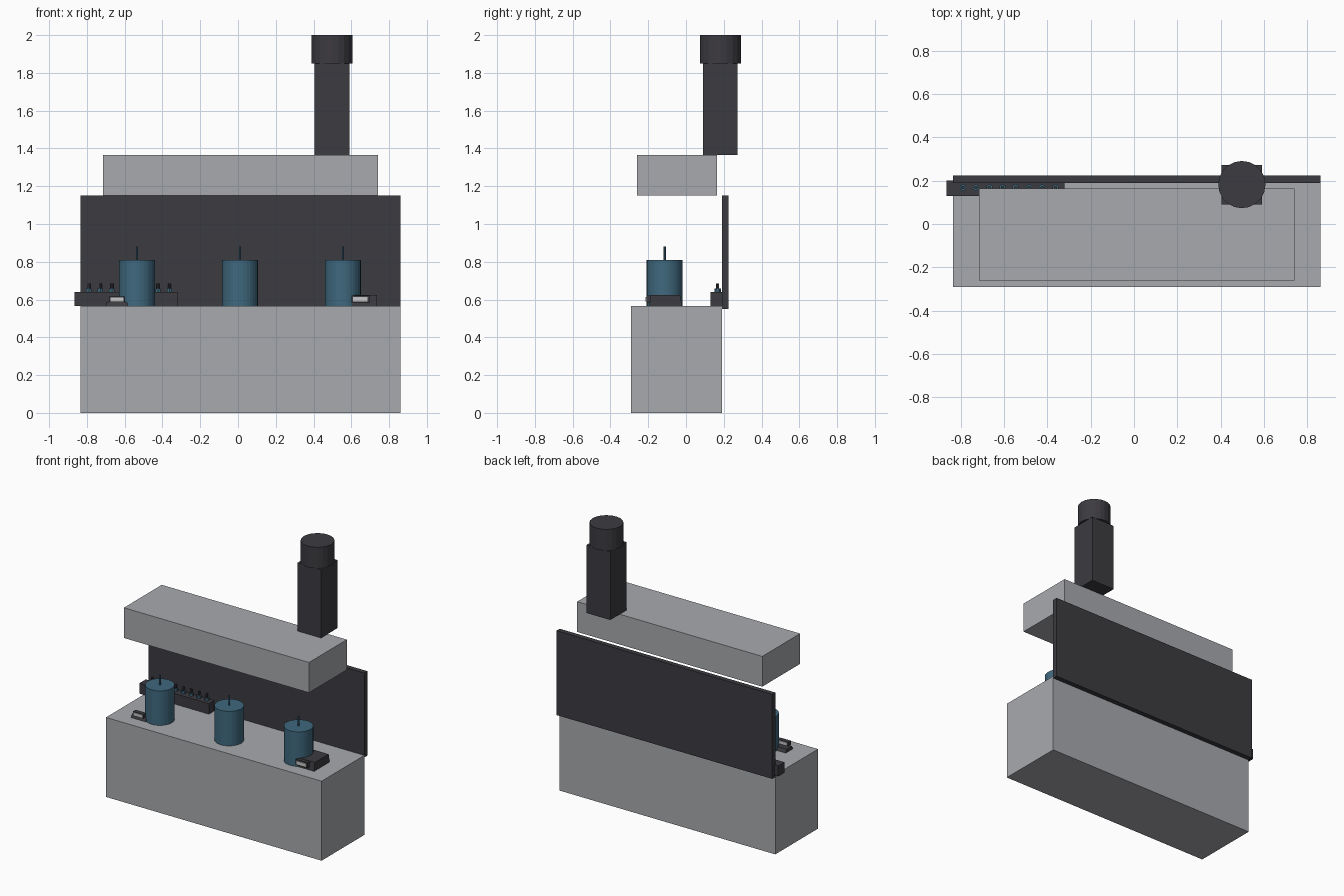
import bpy
import bmesh
from math import pi

cube = bpy.data.objects.get("Cube")
if cube:
    bpy.data.objects.remove(cube, do_unlink=True)


def material(name, r, g, b):
    m = bpy.data.materials.new(name)
    m.use_nodes = True
    m.diffuse_color = (r, g, b, 1)
    m.node_tree.nodes["Principled BSDF"].inputs["Base Color"].default_value = (r, g, b, 1)
    return m


GREY = material("light grey", 0.39, 0.40, 0.42)
DARK = material("charcoal", 0.045, 0.043, 0.051)
TEAL = material("teal", 0.05, 0.14, 0.21)
PALE = material("pale grey", 0.58, 0.58, 0.58)


def finish(bm, name, mat):
    mesh = bpy.data.meshes.new(name)
    bm.to_mesh(mesh)
    bm.free()
    mesh.materials.append(mat)
    ob = bpy.data.objects.new(name, mesh)
    bpy.context.scene.collection.objects.link(ob)
    return ob


def box(name, mat, x, y, z, taper=0.0, slope=0.0):
    """Box from (min, max) ranges; the top can be drawn in at back and front."""
    bm = bmesh.new()
    for v in bmesh.ops.create_cube(bm, size=1)["verts"]:
        top = v.co.z > 0
        back = v.co.y > 0
        v.co.x = x[v.co.x > 0]
        v.co.y = y[back]
        v.co.z = z[top]
        if top:
            v.co.y += -taper if back else slope
    return finish(bm, name, mat)


def cylinder(name, mat, x, y, z, radius, sides):
    bm = bmesh.new()
    bmesh.ops.create_cone(bm, cap_ends=True, segments=sides, radius1=radius,
                          radius2=radius, depth=z[1] - z[0])
    bmesh.ops.translate(bm, vec=(x, y, (z[0] + z[1]) / 2), verts=bm.verts)
    return finish(bm, name, mat)


# Bench, backboard and hood
BENCH = 0.565
box("bench", GREY, (-0.835, 0.86), (-0.29, 0.19), (0, BENCH))
box("backboard", DARK, (-0.835, 0.86), (0.19, 0.225), (0.55, 1.15))
box("hood", GREY, (-0.715, 0.74), (-0.26, 0.165), (1.15, 1.365))

# Exhaust duct with round cap
box("exhaust_duct", DARK, (0.405, 0.59), (0.09, 0.272), (1.365, 1.85))
cylinder("exhaust_cap", DARK, 0.498, 0.182, (1.85, 2.0), 0.109, 20)

# Three tanks with a thin rod on top
for side, x in (("right", -0.535), ("middle", 0.01), ("left", 0.555)):
    cylinder(side + "_tank", TEAL, x, -0.113, (BENCH, 0.81), 0.095, 32)
    cylinder(side + "_tank_rod", TEAL, x, -0.113, (0.81, 0.88), 0.006, 10)

# Valve rail with a row of small valves
box("valve_rail", DARK, (-0.865, -0.32), (0.13, 0.2), (BENCH, 0.64))
for i in range(8):
    x = -0.79 + i * 0.061
    cylinder(f"valve_base_{i + 1}", TEAL, x, 0.168, (0.64, 0.658), 0.016, 6)
    cylinder(f"valve_stem_{i + 1}", DARK, x, 0.168, (0.658, 0.685), 0.008, 8)

# Large controller with a display on its front
box("left_controller", DARK, (0.6, 0.735), (-0.195, -0.02), (BENCH, 0.625), 0.012, 0.008)
box("left_display_frame", DARK, (0.6, 0.695), (-0.21, -0.185), (0.582, 0.622))
box("left_display", PALE, (0.61, 0.685), (-0.215, -0.209), (0.59, 0.613))

# Small controller with a raised display
box("right_controller", DARK, (-0.7, -0.585), (-0.2, -0.12), (BENCH, 0.588), 0.01, 0.01)
box("right_display_frame", DARK, (-0.682, -0.6), (-0.205, -0.175), (0.586, 0.616))
box("right_display", PALE, (-0.675, -0.605), (-0.21, -0.204), (0.59, 0.612))
box("right_display_back", PALE, (-0.675, -0.605), (-0.176, -0.17), (0.59, 0.612))
